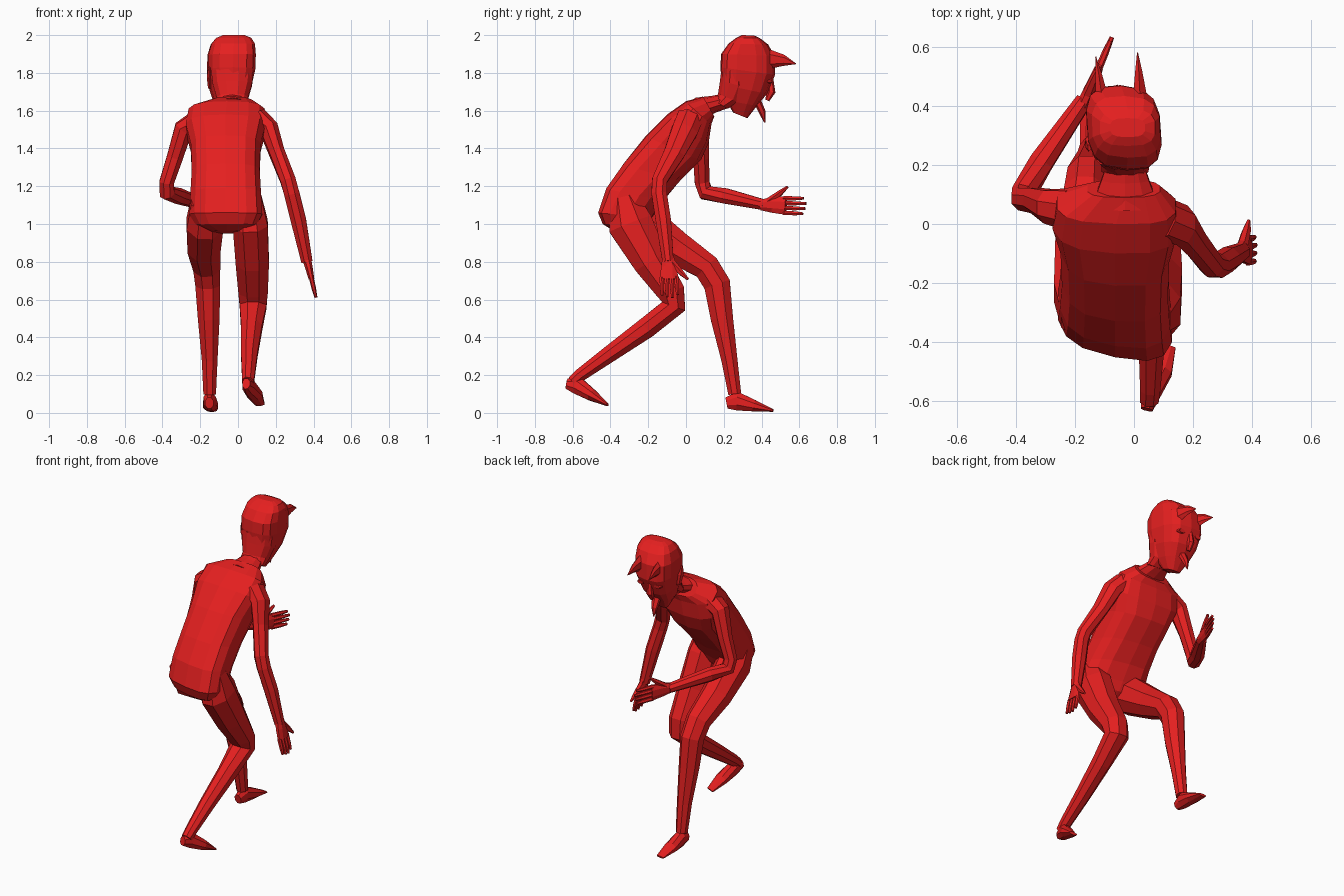
import bpy, bmesh, math
from mathutils import Vector as V

red = bpy.data.materials.new("red skin")
red.diffuse_color = (0.78, 0.014, 0.014, 1)


def skin(name, rings, n=8, power=1.0):
    """Loft through rings (centre, half-axis u, half-axis v) and cap the ends."""
    bm = bmesh.new()
    f = lambda t: math.copysign(abs(t) ** power, t)
    loops = []
    for c, u, v in rings:
        loops.append([bm.verts.new(c + u * f(math.cos(a)) + v * f(math.sin(a)))
                      for a in (math.tau * (i + 0.5) / n for i in range(n))])
    for a, b in zip(loops, loops[1:]):
        for i in range(n):
            bm.faces.new((a[i], a[(i + 1) % n], b[(i + 1) % n], b[i]))
    bm.faces.new(loops[0])
    bm.faces.new(loops[-1])
    bmesh.ops.recalc_face_normals(bm, faces=bm.faces)
    me = bpy.data.meshes.new(name)
    bm.to_mesh(me)
    bm.free()
    me.materials.append(red)
    ob = bpy.data.objects.new(name, me)
    bpy.context.collection.objects.link(ob)
    return ob


def limb(name, pts, n=8, ref=(1, 0, 0)):
    """Tube along points (x, y, z, radius[, radius across])."""
    c = [V(p[:3]) for p in pts]
    rings = []
    for i, p in enumerate(pts):
        t = V((0, 0, 0))
        if i:
            t += (c[i] - c[i - 1]).normalized()
        if i < len(c) - 1:
            t += (c[i + 1] - c[i]).normalized()
        t.normalize()
        u = V(ref)
        u = (u - t * u.dot(t)).normalized()
        rings.append((c[i], u * p[3], t.cross(u) * p[-1]))
    return skin(name, rings, n)


def body(name, rows, n, power):
    """Loft through rows (back y, back z, front y, front z, centre x, half width, yaw, front x shift)."""
    rings = []
    for yb, zb, yf, zf, cx, hw, yaw, dx in rows:
        rings.append((V((cx + dx / 2, (yb + yf) / 2, (zb + zf) / 2)), V((hw, -yaw * hw, 0)),
                      V((dx / 2, (yf - yb) / 2, (zf - zb) / 2))))
    return skin(name, rings, n, power)


# torso, leaning forward
body("torso", [
    (-.38, .965, -.27, .95, -.06, .08, .2, 0),
    (-.43, 1.00, -.21, .985, -.062, .165, .2, 0),
    (-.453, 1.06, -.18, 1.04, -.065, .197, .2, 0),
    (-.415, 1.19, -.12, 1.13, -.065, .190, .17, 0),
    (-.33, 1.32, -.03, 1.23, -.065, .183, .12, 0),
    (-.21, 1.47, .08, 1.34, -.065, .188, .08, 0),
    (-.10, 1.58, .12, 1.43, -.065, .215, .05, 0),
    (.00, 1.65, .135, 1.53, -.06, .205, .03, 0),
    (.09, 1.675, .15, 1.57, -.035, .125, 0, 0)], 14, 0.7)
limb("neck_base", [(-.03, .06, 1.61, .12, .06), (-.03, .15, 1.635, .085, .045), (-.03, .22, 1.655, .06, .04)], 10)
body("neck", [
    (.155, 1.65, .22, 1.61, -.03, .082, 0, 0),
    (.168, 1.69, .29, 1.64, -.03, .085, 0, 0),
    (.178, 1.76, .33, 1.72, -.03, .108, 0, 0),
    (.185, 1.82, .33, 1.80, -.03, .115, 0, 0)], 12, 0.85)

# head, tucked chin
body("head", [
    (.25, 1.59, .325, 1.56, -.035, .04, 0, -.02),
    (.21, 1.655, .375, 1.625, -.035, .08, 0, -.02),
    (.19, 1.74, .43, 1.69, -.03, .108, .05, -.02),
    (.182, 1.83, .472, 1.79, -.026, .126, .05, -.02),
    (.186, 1.90, .47, 1.89, -.024, .127, .05, -.02),
    (.225, 1.955, .435, 1.95, -.022, .117, .03, -.01),
    (.265, 1.985, .39, 1.985, -.022, .095, 0, 0),
    (.295, 2.0, .36, 1.998, -.022, .06, 0, 0)], 14, 0.68)

# face details: horns, nose, goatee, brow hollows
for side, bx, by, tx, ty in (("right", .02, .44, .012, .582), ("left", -.108, .42, -.13, .568)):
    limb(side + "_horn", [(bx, by, 1.872, .026, .052), ((bx + tx) / 2, (by + ty) / 2 + .005, 1.866, .014, .03),
                          (tx, ty, 1.848, .002)], 6)
limb("nose", [(-.055, .45, 1.77, .012), (-.057, .452, 1.70, .022), (-.058, .43, 1.655, .012)], 6)
limb("goatee", [(-.055, .38, 1.645, .03, .02), (-.058, .405, 1.59, .02, .018), (-.06, .417, 1.537, .003)], 6)
for s, side in ((1, "right"), (-1, "left")):
    ex = -.05 + s * .06
    limb(side + "_eye", [(ex, .42, 1.76, .03, .018), (ex, .455, 1.755, .022, .012)], 8)
limb("left_ear", [(-.15, .29, 1.72, .010, .02), (-.155, .275, 1.78, .012, .03), (-.152, .26, 1.83, .006, .012)], 6)


def hand(side, wrist, tip, up):
    """Palm, four fingers and a thumb; up points to the thumb side."""
    w, t, up = V(wrist), V(tip), V(up)
    d = t - w
    up = (up - d * up.dot(d) / d.dot(d)).normalized()
    at = lambda k, h, *r: (*(w + d * k + up * h), *r)
    limb(side + "_palm", [at(-.05, 0, .03, .026), at(.22, .003, .046, .022), at(.53, 0, .052, .016)], 8, up)
    for i in range(4):
        h = .039 - .026 * i
        end = (.94, 1, .98, .93)[i]
        limb(f"{side}_finger_{i + 1}", [at(.48, h, .013), at(.75, h * 1.02, .012), at(end, h * 1.05, .008)], 6, up)
    limb(side + "_thumb", [at(.12, .02, .02), at(.38, .065, .016), at(.56, .10, .007)], 6, up)


# arms
limb("left_arm", [(-.22, .05, 1.54, .06, .075), (-.29, .06, 1.50, .055, .062), (-.335, .08, 1.35, .046),
                  (-.378, .085, 1.22, .042), (-.375, .105, 1.165, .044), (-.315, .21, 1.148, .044),
                  (-.17, .42, 1.10, .03)])
limb("right_arm", [(.10, .02, 1.56, .06, .075), (.165, -.005, 1.50, .054, .075), (.205, -.06, 1.38, .044, .06),
                   (.265, -.14, 1.23, .044), (.285, -.142, 1.16, .044), (.32, -.12, 1.02, .044),
                   (.365, -.095, .80, .032)])
hand("left", (-.17, .41, 1.10), (-.075, .635, 1.095), (0, 0, 1))
hand("right", (.363, -.095, .82), (.413, -.085, .61), (0, 1, 0))

# legs
limb("left_leg", [(-.165, -.32, 1.12, .09, .09), (-.175, -.23, 1.0, .105, .12), (-.18, -.05, .875, .094, .095),
                  (-.165, .11, .77, .077), (-.16, .165, .68, .071, .076), (-.155, .19, .50, .062, .064),
                  (-.15, .23, .28, .045, .046), (-.15, .258, .10, .036, .037)])
limb("right_leg", [(.055, -.33, 1.14, .075, .08), (.065, -.295, 1.0, .100, .128), (.076, -.185, .80, .095, .102),
                   (.08, -.08, .64, .084, .08), (.08, -.065, .565, .077, .07), (.072, -.21, .45, .06, .06),
                   (.06, -.40, .315, .048), (.055, -.56, .20, .037), (.052, -.60, .165, .034)])

# feet
limb("left_foot", [(-.152, .215, .052, .024, .032), (-.15, .27, .063, .036, .054), (-.145, .36, .038, .043, .033),
                   (-.138, .462, .012, .028, .007)])
limb("right_foot", [(.043, -.63, .155, .022, .03), (.056, -.575, .145, .036, .05), (.09, -.50, .095, .043, .034),
                    (.118, -.416, .043, .026, .008)])
